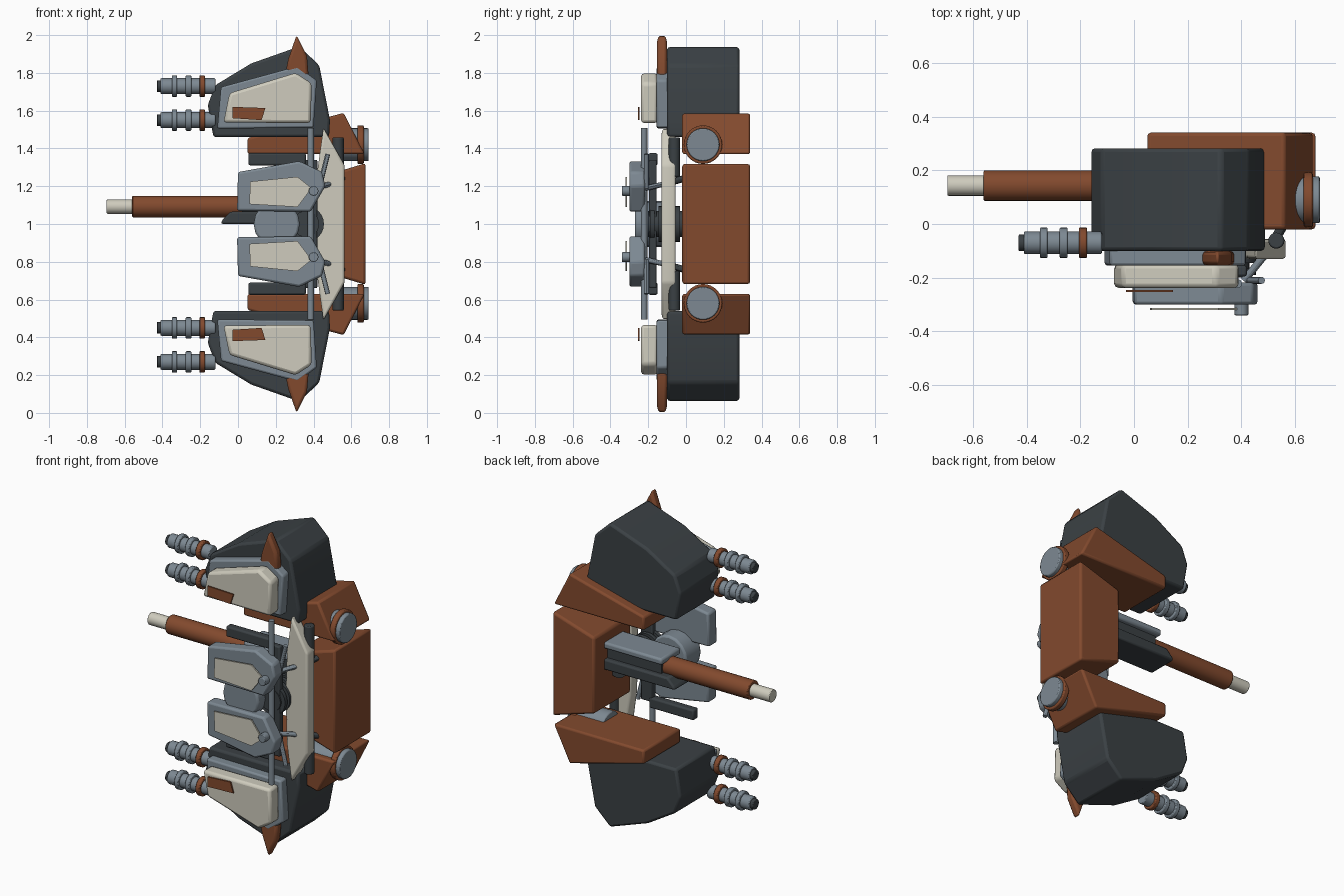
import bpy, bmesh, math
from mathutils import Vector


def material(name, rgb):
    m = bpy.data.materials.new(name)
    m.diffuse_color = (*rgb, 1)
    return m


RUST = material("rust_orange", (0.225, 0.068, 0.027))
CREAM = material("cream", (0.62, 0.60, 0.51))
GREY = material("steel_grey", (0.205, 0.25, 0.29))
DARK = material("dark_slate", (0.043, 0.052, 0.058))


def finish(bm, name, mat, bevel=0.0):
    bmesh.ops.recalc_face_normals(bm, faces=bm.faces)
    me = bpy.data.meshes.new(name)
    bm.to_mesh(me)
    bm.free()
    me.materials.append(mat)
    ob = bpy.data.objects.new(name, me)
    bpy.context.collection.objects.link(ob)
    if bevel:
        b = ob.modifiers.new("bevel", 'BEVEL')
        b.width, b.segments, b.limit_method = bevel, 2, 'ANGLE'
        b.angle_limit = math.radians(25)
    bpy.ops.object.select_all(action='DESELECT')
    ob.select_set(True)
    bpy.context.view_layer.objects.active = ob
    bpy.ops.object.shade_smooth_by_angle(angle=math.radians(30))
    return ob


def plate(name, pts, y0, y1, mat, bevel=0.0):
    """Front outline of (x, z) points, extruded from y0 to y1."""
    bm = bmesh.new()
    f = bm.faces.new([bm.verts.new((x, y0, z)) for x, z in pts])
    ext = bmesh.ops.extrude_face_region(bm, geom=[f])
    moved = [v for v in ext["geom"] if isinstance(v, bmesh.types.BMVert)]
    bmesh.ops.translate(bm, verts=moved, vec=(0, y1 - y0, 0))
    return finish(bm, name, mat, bevel)


def rod(name, a, b, r, mat, sides=24, bevel=0.0):
    a, b = Vector(a), Vector(b)
    d = b - a
    bm = bmesh.new()
    bmesh.ops.create_cone(bm, cap_ends=True, segments=sides, radius1=r, radius2=r, depth=d.length)
    bmesh.ops.transform(bm, verts=bm.verts, matrix=d.to_track_quat('Z', 'Y').to_matrix().to_4x4())
    bmesh.ops.translate(bm, verts=bm.verts, vec=(a + b) / 2)
    return finish(bm, name, mat, bevel)


def rect(x0, x1, z0, z1):
    return [(x0, z0), (x0, z1), (x1, z1), (x1, z0)]


# Everything paired is mirrored across z = 1
for side, fz in (("upper", lambda z: z), ("lower", lambda z: 2 - z)):

    def pplate(name, pts, *args):
        plate(side + "_" + name, [(x, fz(z)) for x, z in pts], *args)

    def prod(name, a, b, *args):
        rod(side + "_" + name, (a[0], a[1], fz(a[2])), (b[0], b[1], fz(b[2])), *args)

    # Weapon pod with layered face plates
    pplate("pod", [(-0.13, 1.46), (-0.16, 1.63), (-0.12, 1.735), (0.07, 1.85), (0.325, 1.94),
                   (0.43, 1.84), (0.487, 1.55), (0.482, 1.46)], -0.10, 0.282, DARK, 0.014)
    pplate("pod_frame", [(-0.11, 1.505), (-0.09, 1.725), (0.315, 1.835), (0.417, 1.76), (0.40, 1.51)],
           -0.155, -0.09, GREY, 0.01)
    pplate("pod_panel", [(-0.077, 1.537), (-0.045, 1.693), (0.305, 1.80), (0.39, 1.745), (0.385, 1.535)],
           -0.238, -0.15, CREAM, 0.016)
    pplate("pod_stripe", [(-0.03, 1.56), (-0.03, 1.62), (0.145, 1.614), (0.125, 1.55)],
           -0.254, -0.245, RUST)
    pplate("pod_fin", [(0.25, 1.79), (0.265, 1.87), (0.31, 2.0), (0.365, 1.89), (0.375, 1.77)],
           -0.154, -0.10, RUST, 0.015)

    # Twin ringed guns
    for i, z in enumerate((1.55, 1.73)):
        n = f"gun_{i + 1}_"
        for part, x0, x1, r, mat in (("muzzle", -0.43, -0.40, 0.031, DARK),
                                     ("barrel", -0.41, -0.12, 0.042, GREY),
                                     ("ring_a", -0.35, -0.322, 0.057, GREY),
                                     ("ring_b", -0.277, -0.247, 0.057, GREY),
                                     ("collar", -0.205, -0.175, 0.057, RUST)):
            prod(n + part, (x0, -0.07, z), (x1, -0.07, z), r, mat, 20, 0.005)

    # Shoulder arm and its pivot
    pplate("arm", [(0.05, 1.455), (0.56, 1.588), (0.67, 1.37), (0.05, 1.37)], -0.02, 0.34, RUST, 0.012)
    prod("pivot", (0.45, 0.09, 1.42), (0.692, 0.09, 1.42), 0.087, GREY, 32, 0.006)
    prod("pivot_ring", (0.632, 0.09, 1.42), (0.666, 0.09, 1.42), 0.102, RUST, 32, 0.006)

    # Front guard with cream inset and knob
    pplate("guard", [(-0.005, 1.07), (0, 1.275), (0.325, 1.333), (0.445, 1.275), (0.462, 1.2), (0.385, 1.065)],
           -0.30, -0.218, GREY, 0.012)
    pplate("guard_panel", [(0.06, 1.105), (0.065, 1.225), (0.315, 1.25), (0.39, 1.19), (0.315, 1.09)],
           -0.321, -0.312, CREAM)
    prod("guard_knob", (0.40, -0.34, 1.175), (0.40, -0.29, 1.175), 0.026, GREY, 16, 0.004)

    # Linkage rods and brackets
    pplate("bracket", rect(0.055, 0.36, 1.31, 1.375), -0.20, -0.15, DARK, 0.01)
    prod("link_pin", (0.41, -0.21, 1.19), (0.50, -0.10, 1.215), 0.014, GREY, 12)
    prod("link_rod", (0.475, -0.21, 1.37), (0.43, -0.21, 1.19), 0.013, GREY, 12)
    prod("inner_strut", (0.50, -0.10, 1.215), (0.57, 0.02, 1.25), 0.018, DARK, 12)
    prod("blade_post", (0.53, -0.062, 1.25), (0.53, -0.062, 1.458), 0.03, DARK, 16, 0.006)

# Upright rail and post tying both halves together
rod("front_rail", (0.385, -0.222, 0.495), (0.385, -0.222, 1.508), 0.017, GREY, 16)
plate("rear_post", rect(0.34, 0.42, 0.66, 1.34), -0.195, -0.155, DARK, 0.008)

# Long curved blade plate
plate("blade", [(0.452, 1.51), (0.42, 1.28), (0.412, 1.0), (0.42, 0.72), (0.452, 0.49),
                (0.565, 0.69), (0.565, 1.31)], -0.13, -0.055, CREAM, 0.012)

# Back block
plate("back_block", [(0.39, 1.235), (0.676, 1.322), (0.676, 0.678), (0.39, 0.765)], -0.02, 0.34, RUST, 0.014)

# Hub and ribbed axle
rod("hub", (0.205, -0.27, 1), (0.205, -0.12, 1), 0.122, GREY, 16, 0.012)
rod("axle", (0.36, -0.2, 1), (0.36, 0.16, 1), 0.07, DARK)
for i in range(6):
    y = -0.19 + i * 0.045
    rod(f"axle_rib_{i + 1}", (0.36, y, 1), (0.36, y + 0.024, 1), 0.095, DARK)

# Central cannon with housing
rod("cannon_barrel", (-0.56, 0.143, 1.092), (0.3, 0.143, 1.092), 0.057, RUST, 24, 0.005)
rod("cannon_tip", (-0.695, 0.143, 1.092), (-0.55, 0.143, 1.092), 0.038, CREAM, 24, 0.004)
plate("cannon_housing", [(-0.09, 1.0), (-0.085, 1.02), (-0.04, 1.065), (0.42, 1.065), (0.42, 1.0)],
      0.05, 0.24, DARK, 0.01)
plate("cannon_core", rect(0.02, 0.42, 1.05, 1.14), 0.08, 0.21, DARK)
plate("cannon_cover", rect(0.0, 0.42, 1.13, 1.17), 0.05, 0.24, GREY, 0.012)
